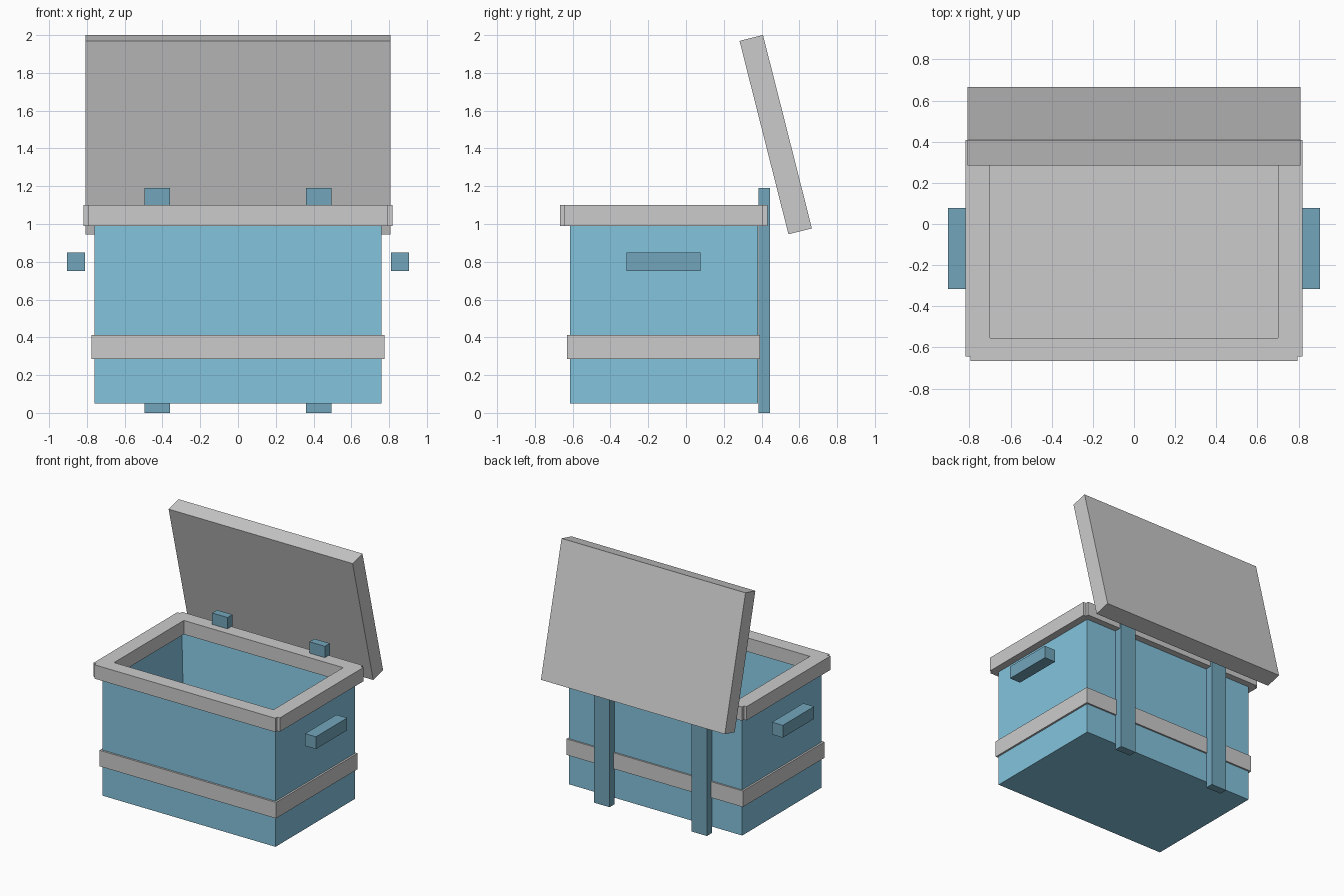
import bpy
import bmesh
from math import radians
from mathutils import Vector

if "Cube" in bpy.data.objects:
    bpy.data.objects.remove(bpy.data.objects["Cube"])


def material(name, color):
    m = bpy.data.materials.new(name)
    m.diffuse_color = (*color, 1)
    m.use_nodes = True
    m.node_tree.nodes["Principled BSDF"].inputs["Base Color"].default_value = m.diffuse_color
    return m


blue = material("blue_paint", (0.23, 0.55, 0.73))
dark = material("dark_blue_paint", (0.17, 0.38, 0.50))


def box(name, x, y, z, mat=None, tilt=0):
    """Box from (min, max) ranges, optionally tilted about its own x axis."""
    lo, hi = Vector((x[0], y[0], z[0])), Vector((x[1], y[1], z[1]))
    bm = bmesh.new()
    bmesh.ops.create_cube(bm, size=1)
    bmesh.ops.scale(bm, vec=hi - lo, verts=bm.verts)
    mesh = bpy.data.meshes.new(name)
    bm.to_mesh(mesh)
    bm.free()
    ob = bpy.data.objects.new(name, mesh)
    ob.location = (lo + hi) / 2
    ob.rotation_euler.x = radians(tilt)
    bpy.context.collection.objects.link(ob)
    if mat:
        mesh.materials.append(mat)
    return ob


# Hollow body: inset the top face and push it down to leave thick walls
body = box("body", (-0.76, 0.76), (-0.615, 0.38), (0.05, 1.0), blue)
bm = bmesh.new()
bm.from_mesh(body.data)
bm.faces.ensure_lookup_table()
top = max(bm.faces, key=lambda f: f.calc_center_median().z)
bmesh.ops.inset_region(bm, faces=[top], thickness=0.1)
bmesh.ops.translate(bm, verts=top.verts, vec=(0, 0, -0.85))
bm.to_mesh(body.data)
bm.free()

# Grey band running through the body; its top forms the inside floor
box("band_and_floor", (-0.775, 0.775), (-0.63, 0.393), (0.285, 0.412))

# Rim around the opening
rim_z = (0.99, 1.10)
box("rim_front", (-0.795, 0.795), (-0.667, -0.555), rim_z)
box("rim_back", (-0.795, 0.795), (0.32, 0.432), rim_z)

# Paired parts: rim sides, carrying handles, back posts
for side, s in (("left", -1), ("right", 1)):
    def span(a, b):
        return tuple(sorted((s * a, s * b)))
    box(f"rim_{side}", span(0.70, 0.818), (-0.643, 0.408), rim_z)
    box(f"handle_{side}", span(0.81, 0.905), (-0.315, 0.078), (0.75, 0.848), dark)
    box(f"back_post_{side}", span(0.36, 0.495), (0.383, 0.445), (0, 1.19), dark)

# Open lid leaning over the back
box("lid", (-0.808, 0.808), (0.475 - 0.064, 0.475 + 0.064),
    (1.473 - 0.528, 1.473 + 0.528), tilt=14.2)
